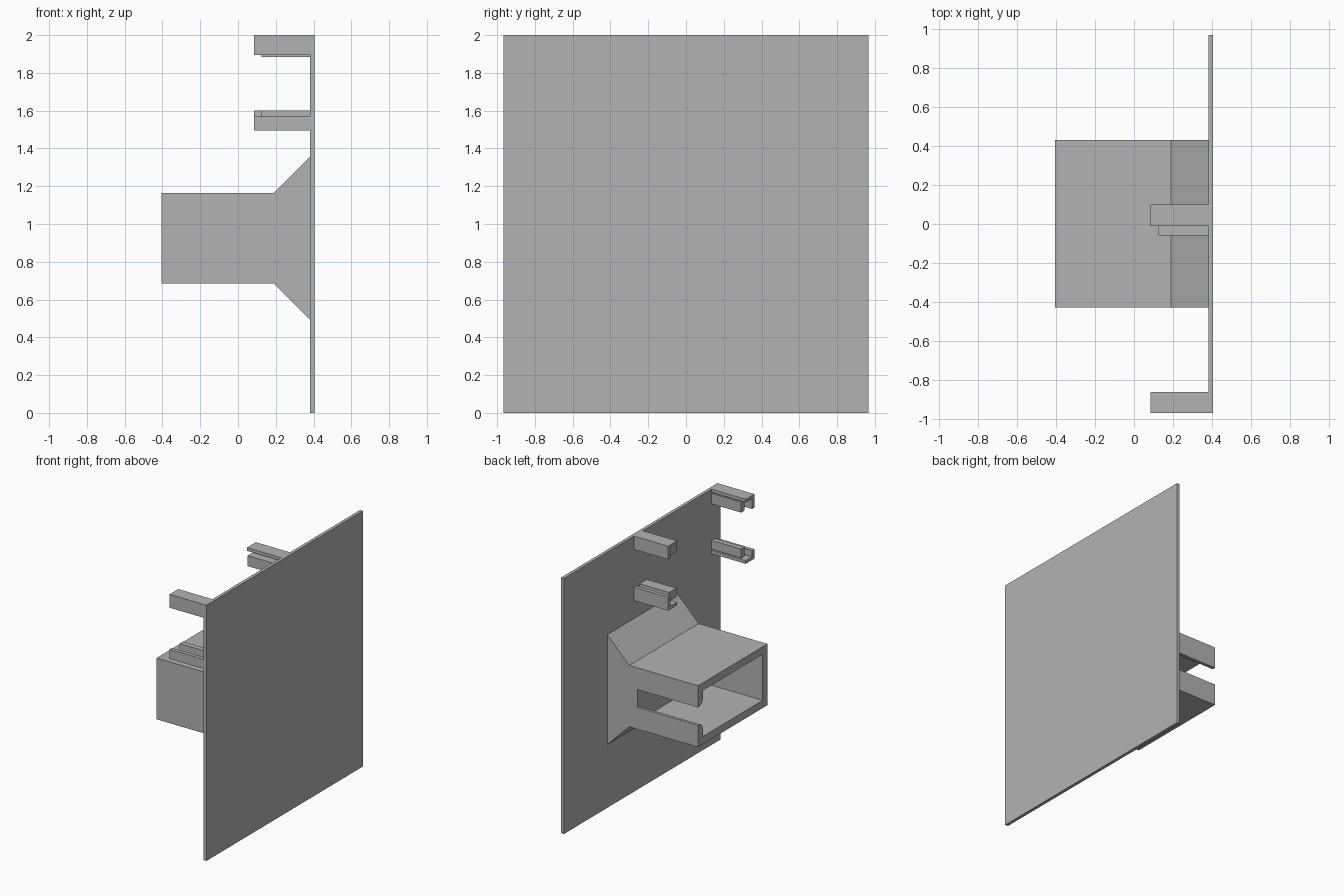
import bpy, bmesh, math
from mathutils import Vector

old = bpy.data.objects.get("Cube")
if old:
    bpy.data.objects.remove(old, do_unlink=True)

grey = bpy.data.materials.new("plain_grey")
grey.use_nodes = True
colour = (0.45, 0.45, 0.45, 1)
grey.diffuse_color = colour
grey.node_tree.nodes["Principled BSDF"].inputs["Base Color"].default_value = colour


def prism(name, profile, axis, start, end):
    """Extrude a profile along x (points are y, z) or along y (points are x, z)."""
    bm = bmesh.new()
    if axis == "x":
        verts = [bm.verts.new((start, a, b)) for a, b in profile]
        move = Vector((end - start, 0, 0))
    else:
        verts = [bm.verts.new((a, start, b)) for a, b in profile]
        move = Vector((0, end - start, 0))
    face = bm.faces.new(verts)
    made = bmesh.ops.extrude_face_region(bm, geom=[face])["geom"]
    bmesh.ops.translate(bm, vec=move, verts=[v for v in made if isinstance(v, bmesh.types.BMVert)])
    bmesh.ops.recalc_face_normals(bm, faces=bm.faces)
    mesh = bpy.data.meshes.new(name)
    bm.to_mesh(mesh)
    bm.free()
    mesh.materials.append(grey)
    obj = bpy.data.objects.new(name, mesh)
    bpy.context.collection.objects.link(obj)
    return obj


def rect(a0, a1, b0, b1):
    return [(a0, b0), (a1, b0), (a1, b1), (a0, b1)]


def cut(target, cutter):
    mod = target.modifiers.new("cut", "BOOLEAN")
    mod.operation = "DIFFERENCE"
    mod.solver = "EXACT"
    mod.object = cutter
    bpy.context.view_layer.objects.active = target
    bpy.ops.object.modifier_apply(modifier=mod.name)
    bpy.data.objects.remove(cutter, do_unlink=True)


# Flat back plate
PLATE = 0.38
prism("plate", rect(PLATE, 0.405, 0, 2), "y", -0.967, 0.967)

# Hollow socket with a flared root
MID = 0.925
upper = [(-0.405, 0.24), (0.19, 0.24), (PLATE, 0.43)]
outline = [(x, MID + h) for x, h in upper] + [(x, MID - h) for x, h in reversed(upper)]
socket = prism("socket", outline, "y", -0.428, 0.43)
cut(socket, prism("cavity_cutter", rect(-0.37, 0.37, MID - 0.18, MID + 0.18), "x", -0.5, 0.12))

# Side slot with rounded inner edges
arc = [(0.36, 0.12)]
for i in range(9):
    t = math.radians(90 * i / 8)
    arc.append((0.42 - 0.05 * math.cos(t), 0.12 - 0.05 * math.sin(t)))
arc.append((0.5, 0.07))
slot = [(y, MID + h) for y, h in arc] + [(y, MID - h) for y, h in reversed(arc)]
cut(socket, prism("slot_cutter", slot, "x", -0.5, 0.12))


# Corner holders: an angled lip around a shorter inner block
def holder(name, y_out, y_in, z_out, z_wall, block):
    sy = 1 if y_in > y_out else -1
    sz = 1 if z_wall > z_out else -1
    y_t, z_t = y_out + 0.03 * sy, z_out + 0.025 * sz
    lip = [(y_out, z_out), (y_in, z_out), (y_in, z_t), (y_t, z_t), (y_t, z_wall), (y_out, z_wall)]
    prism(name + "_lip", lip, "x", 0.085, PLATE)
    prism(name + "_block", rect(*block), "x", 0.125, PLATE)


holder("upper_back_holder", 0.1, -0.01, 2, 1.895, (-0.06, 0.03, 1.885, 1.967))
holder("lower_back_holder", 0.1, -0.01, 1.495, 1.6, (-0.06, 0.03, 1.53, 1.6))
holder("upper_front_holder", -0.967, -0.86, 2, 1.895, (-0.9, -0.86, 1.885, 1.967))
holder("lower_front_holder", -0.967, -0.86, 1.495, 1.57, (-0.9, -0.86, 1.53, 1.6))
